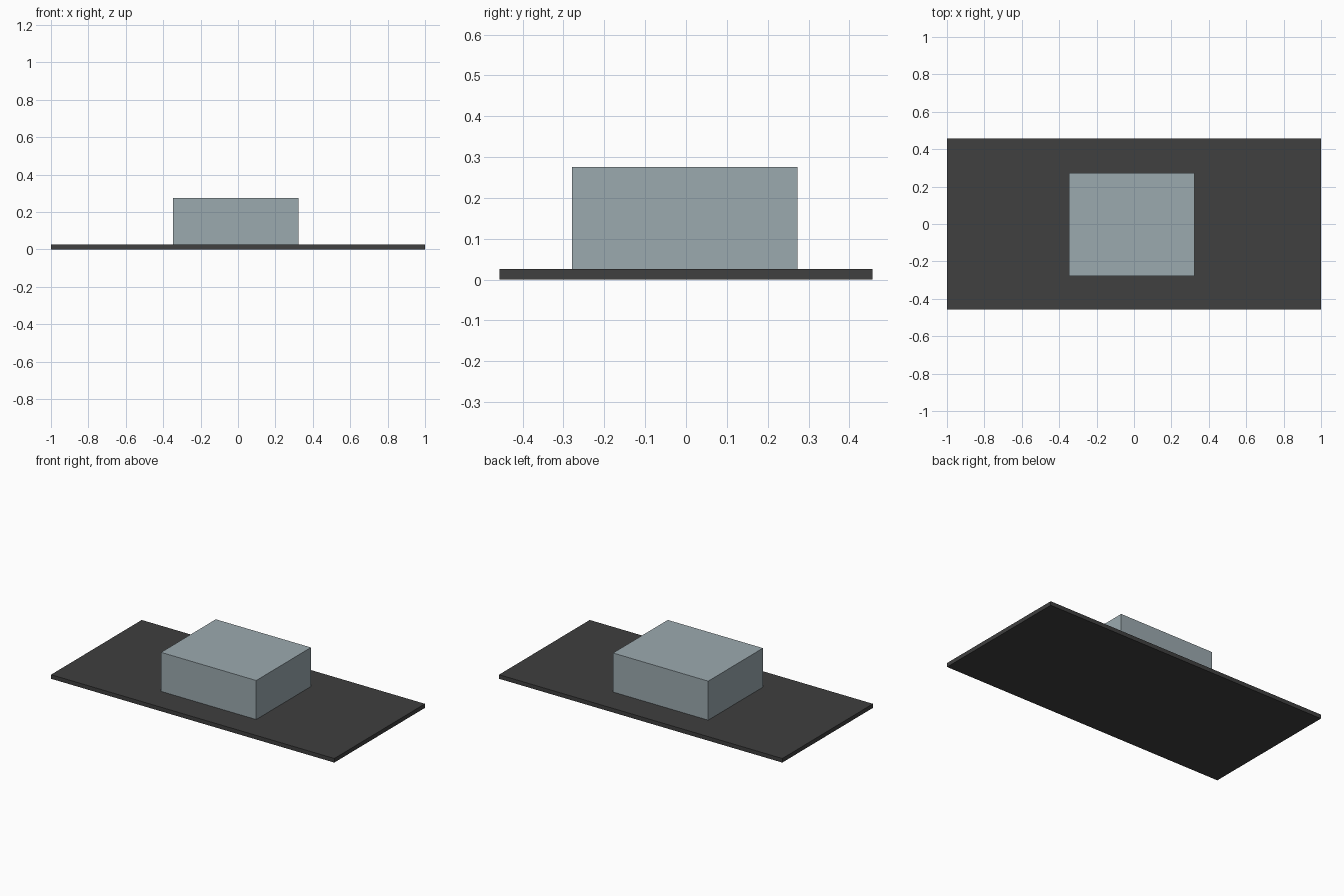
import bpy

if "Cube" in bpy.data.objects:
    bpy.data.objects.remove(bpy.data.objects["Cube"])


def material(name, color):
    mat = bpy.data.materials.new(name)
    mat.diffuse_color = color
    mat.use_nodes = True
    mat.node_tree.nodes["Principled BSDF"].inputs["Base Color"].default_value = mat.diffuse_color
    return mat


def box(name, low, high, mat):
    """Axis-aligned box between two corners."""
    center = [(a + b) / 2 for a, b in zip(low, high)]
    bpy.ops.mesh.primitive_cube_add(size=1, location=center)
    obj = bpy.context.object
    obj.name = name
    obj.scale = [b - a for a, b in zip(low, high)]
    bpy.ops.object.transform_apply(location=False, rotation=False, scale=True)
    obj.data.materials.append(mat)
    return obj


dark = material("dark_grey", (0.05, 0.05, 0.05, 1))
blue_grey = material("blue_grey", (0.33, 0.40, 0.43, 1))

# Thin base plate
box("base_plate", (-1, -0.457, 0), (1, 0.457, 0.026), dark)

# Block resting on the plate, slightly off centre
box("block", (-0.348, -0.279, 0.026), (0.324, 0.273, 0.275), blue_grey)
